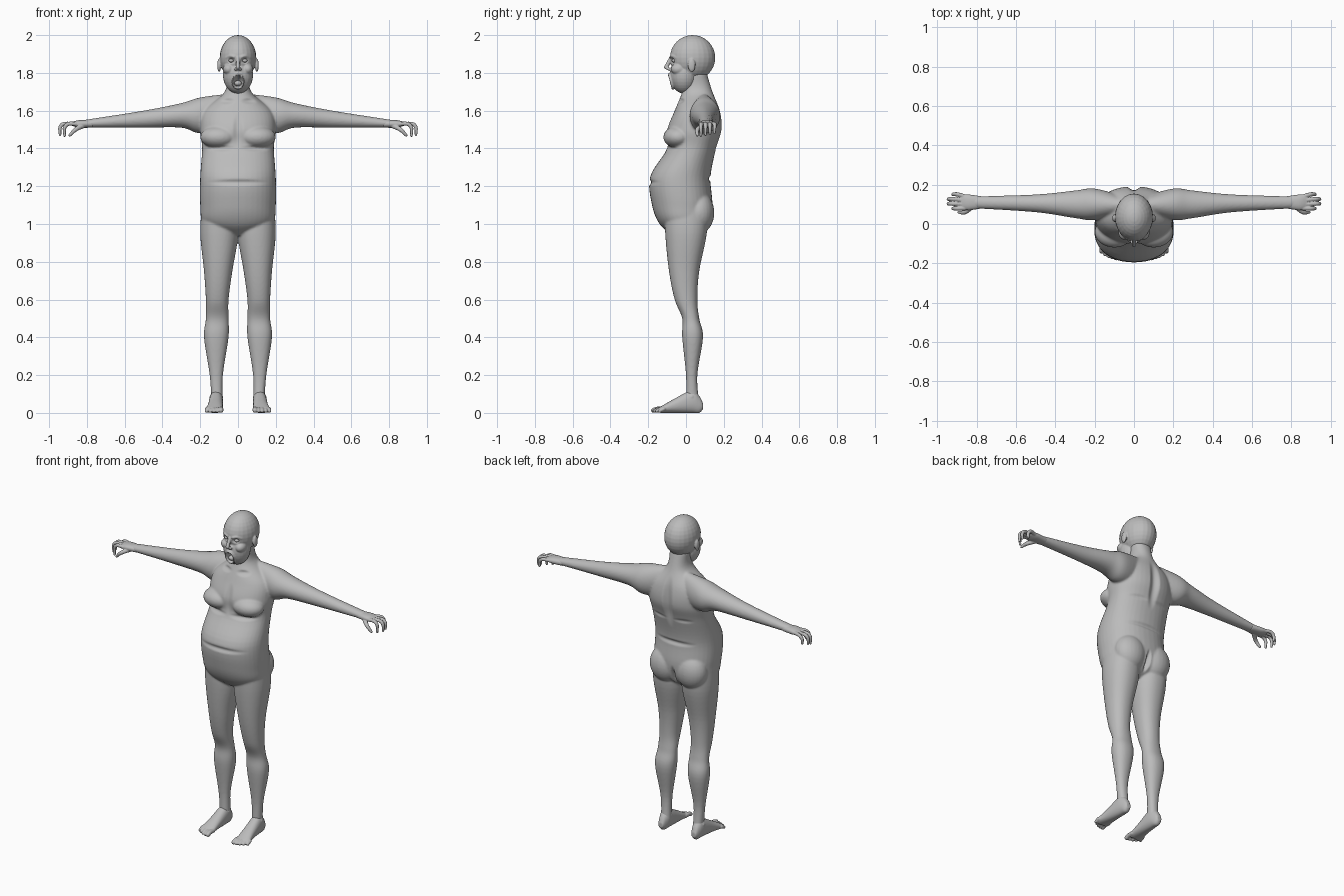
import bpy
import bmesh
import math
from mathutils import Matrix, Vector

if "Cube" in bpy.data.objects:
    bpy.data.objects.remove(bpy.data.objects["Cube"], do_unlink=True)

skin = bpy.data.materials.new("skin grey")
skin.use_nodes = True
skin.diffuse_color = (0.5, 0.5, 0.5, 1)
skin.node_tree.nodes["Principled BSDF"].inputs["Base Color"].default_value = skin.diffuse_color


def spline(rows, steps):
    """Catmull-Rom interpolation of equally long rows of numbers."""
    result = []
    last = len(rows) - 1
    for i in range(last):
        before, start, end, after = rows[max(i - 1, 0)], rows[i], rows[i + 1], rows[min(i + 2, last)]
        for step in range(steps):
            t = step / steps
            row = []
            for p, q, r, s in zip(before, start, end, after):
                leave, arrive = (r - p) / 2, (s - q) / 2
                ease = t * t * (3 - 2 * t)
                row.append(q + (r - q) * ease + leave * t * (1 - t) ** 2 - arrive * t * t * (1 - t))
            result.append(row)
    return result + [list(rows[-1])]


def loft(bm, axis, rows, power=2.2, sides=40, steps=6):
    """Closed loft; each row is position, then low and high bounds across both other axes."""
    others = [i for i in range(3) if i != axis]
    rings = []
    for position, low_a, high_a, low_b, high_b in spline(rows, steps):
        ring = []
        for k in range(sides):
            angle = math.tau * k / sides
            co = Vector()
            co[axis] = position
            waves = math.cos(angle), math.sin(angle)
            for other, low, high, wave in zip(others, (low_a, low_b), (high_a, high_b), waves):
                reach = math.copysign(abs(wave) ** (2 / power), wave)
                co[other] = (low + high) / 2 + (high - low) / 2 * reach
            ring.append(bm.verts.new(co))
        rings.append(ring)
    for lower, upper in zip(rings, rings[1:]):
        for k in range(sides):
            following = (k + 1) % sides
            bm.faces.new((lower[k], lower[following], upper[following], upper[k]))
    bm.faces.new(rings[0])
    bm.faces.new(rings[-1])


def blob(bm, centre, radii):
    place = Matrix.Translation(centre) @ Matrix.Diagonal((*radii, 1))
    bmesh.ops.create_uvsphere(bm, u_segments=24, v_segments=16, radius=1, matrix=place)


def digit(bm, points, steps=6):
    """Rounded tube of overlapping beads; points are x, y, z, radius."""
    for x, y, z, radius in spline(points, steps):
        place = Matrix.Translation((x, y, z))
        bmesh.ops.create_icosphere(bm, subdivisions=2, radius=radius, matrix=place)


def mirror(bm, keep=True):
    geom = bm.verts[:] + bm.edges[:] + bm.faces[:]
    if keep:
        geom = bmesh.ops.duplicate(bm, geom=geom)["geom"]
    moved = [item for item in geom if isinstance(item, bmesh.types.BMVert)]
    bmesh.ops.scale(bm, vec=(-1, 1, 1), verts=moved)


def finish(name, bm, voxel, smooth=2, dents=()):
    """Fuse the pieces into one skin, then press dents (centre, radii, push along y) into both halves."""
    bmesh.ops.recalc_face_normals(bm, faces=bm.faces)
    mesh = bpy.data.meshes.new(name + " pieces")
    bm.to_mesh(mesh)
    bm.free()
    obj = bpy.data.objects.new(name, mesh)
    bpy.context.collection.objects.link(obj)
    fuse = obj.modifiers.new("fuse", "REMESH")
    fuse.mode = "VOXEL"
    fuse.voxel_size = voxel
    relax = obj.modifiers.new("relax", "SMOOTH")
    relax.iterations = smooth
    graph = bpy.context.evaluated_depsgraph_get()
    fused = bpy.data.meshes.new_from_object(obj.evaluated_get(graph))
    obj.modifiers.clear()
    obj.data = fused
    bpy.data.meshes.remove(mesh)
    fused.name = name
    for centre, radii, push in dents:
        for vertex in fused.vertices:
            point = (abs(vertex.co.x), vertex.co.y, vertex.co.z)
            distance = sum(((p - c) / r) ** 2 for p, c, r in zip(point, centre, radii))
            if distance < 1:
                vertex.co.y += push * (1 - distance) ** 2
    fused.materials.clear()
    fused.materials.append(skin)
    fused.shade_smooth()


# Body: mirrored legs, arms, chest and buttocks, then the torso and neck
bm = bmesh.new()
loft(bm, 2, [(1.1, .03, .19, -.11, .11), (.95, 0, .2, -.11, .11), (.75, .03, .18, -.09, .07),
             (.6, .05, .17, -.06, .06), (.5, .05, .17, -.02, .07), (.4, .05, .18, -.02, .09),
             (.2, .08, .15, 0, .06), (.05, .08, .14, 0, .07)])
loft(bm, 0, [(.05, .05, .14, 1.5, 1.69), (.2, .02, .18, 1.48, 1.67), (.3, .03, .17, 1.51, 1.64),
             (.5, .06, .15, 1.51, 1.6), (.82, .08, .14, 1.51, 1.55)], power=2)
blob(bm, (.1, -.04, 1.46), (.1, .08, .06))
blob(bm, (.09, .07, 1.06), (.1, .08, .11))
mirror(bm)
torso = [(.94, .05, -.07, .05), (1, .18, -.14, .12), (1.1, .2, -.18, .14), (1.25, .2, -.19, .13),
         (1.4, .19, -.1, .16), (1.5, .2, -.1, .19), (1.6, .18, -.06, .18), (1.7, .07, -.02, .14), (1.8, .06, 0, .11)]
loft(bm, 2, [(z, -width, width, front, back) for z, width, front, back in torso])
belly_fold = ((0, -.2, 1.22), (.2, .2, .02), .01)
waist_fold = ((0, .15, 1.24), (.2, .1, .02), -.01)
back_fold = ((.1, .2, 1.4), (.1, .1, .02), -.01)
chest_crease = ((.1, -.1, 1.4), (.1, .1, .02), .01)
cleft = ((0, .16, 1), (.02, .1, .1), -.04)
spine = ((0, .2, 1.5), (.04, .1, .2), -.02)
breastbone = ((0, -.1, 1.5), (.03, .1, .1), .01)
collar = ((.06, -.03, 1.65), (.05, .05, .02), .01)
finish("body", bm, voxel=.0065, smooth=5, dents=[
    belly_fold, waist_fold, back_fold, chest_crease, cleft, spine, breastbone, collar])

# Head: ears, cheeks, nostrils and brows mirrored, then skull, jaw, nose and open lips
bm = bmesh.new()
blob(bm, (.1, .03, 1.84), (.01, .02, .035))
blob(bm, (.05, -.04, 1.82), (.03, .04, .03))
blob(bm, (.01, -.09, 1.82), (.01, .012, .008))
digit(bm, [(.02, -.08, 1.885, .008), (.04, -.07, 1.89, .008), (.06, -.05, 1.88, .008)])
mirror(bm)
blob(bm, (0, .035, 1.88), (.097, .12, .12))
blob(bm, (0, -.01, 1.79), (.08, .075, .1))
digit(bm, [(0, -.08, 1.88, .01), (0, -.105, 1.83, .012)])
mouth = Vector((0, -.08, 1.755))
lips = []
for k in range(25):
    angle = math.tau * k / 24
    across, rise = math.cos(angle), math.sin(angle)
    lips.append((mouth.x + across * .027, mouth.y - rise * .01, mouth.z + rise * .037, .0075))
digit(bm, lips, steps=2)
open_mouth = (mouth, (.03, .05, .04), .05)
eye_socket = ((.036, -.08, 1.865), (.026, .04, .02), .016)
finish("head", bm, voxel=.004, smooth=3, dents=[open_mouth, eye_socket])

bm = bmesh.new()
blob(bm, mouth + Vector((0, .02, -.01)), (.02, .02, .015))
finish("tongue", bm, voxel=.002)


def make_eye(bm):
    blob(bm, (.036, -.062, 1.865), (.014, .014, .01))


def make_hand(bm):
    """Palm, four curled fingers with the middle ones longest, and a thumb."""
    loft(bm, 0, [(.77, .08, .14, 1.51, 1.55), (.84, .07, .15, 1.51, 1.55), (.88, .08, .15, 1.52, 1.54)])
    for k in range(4):
        spread = k - 1.5
        knuckle = .11 + spread * .02
        tip = .115 + spread * .024
        reach = .955 - spread * spread * .012
        drop = 1.468 + k * .005
        digit(bm, [(.86, knuckle, 1.53, .0115), (reach - .03, tip, 1.53, .011),
                   (reach - .01, tip, 1.51, .01), (reach - .01, tip, drop, .0075)])
    digit(bm, [(.82, .09, 1.52, .014), (.86, .06, 1.5, .012), (.89, .06, 1.47, .008)])


def make_foot(bm):
    """Heel to ball, ankle bones, and five toes with the big toe thickest and longest."""
    loft(bm, 1, [(.09, .1, .13, .02, .05), (.07, .09, .14, 0, .09), (.03, .08, .15, 0, .12),
                 (-.07, .08, .16, 0, .07), (-.14, .08, .175, 0, .03)])
    blob(bm, (.115, .03, .085), (.036, .02, .018))
    for k in range(5):
        radius = .0105 if k else .0135
        x = .09 + k * .019
        tip = k * k * .002 - .172
        digit(bm, [(x, -.12, .02, radius), (x, tip + .02, .02, radius), (x, tip, radius, radius)])


# Paired parts, each side its own object
for part, build, voxel in (("eye", make_eye, .002), ("hand", make_hand, .0032), ("foot", make_foot, .004)):
    for side in ("left", "right"):
        bm = bmesh.new()
        build(bm)
        if side == "right":
            mirror(bm, keep=False)
        finish(f"{side}_{part}", bm, voxel)
